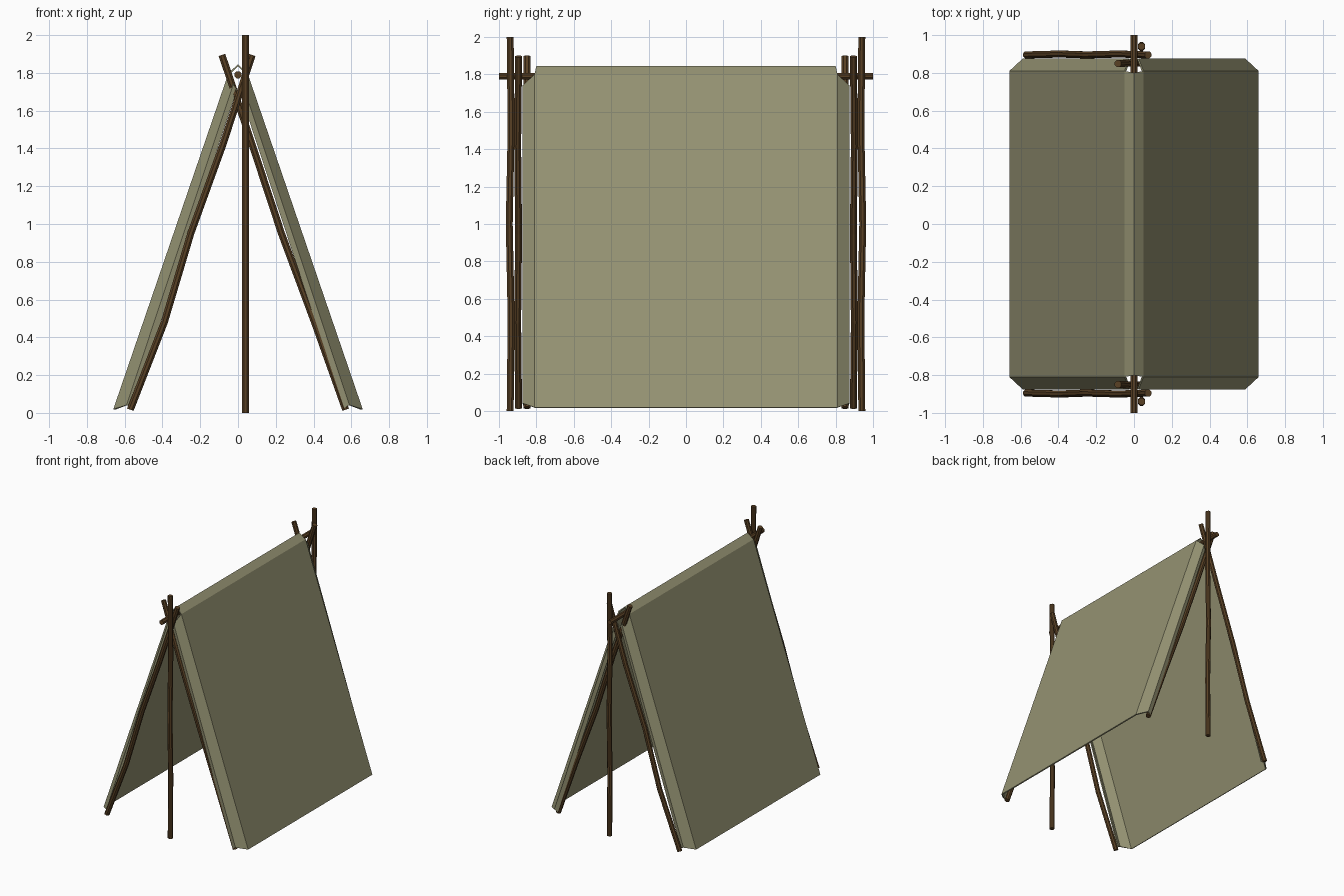
import bpy, bmesh, math
from mathutils import Vector

if "Cube" in bpy.data.objects:
    bpy.data.objects.remove(bpy.data.objects["Cube"])


def material(name, color):
    m = bpy.data.materials.new(name)
    m.diffuse_color = color
    m.use_nodes = True
    m.node_tree.nodes["Principled BSDF"].inputs["Base Color"].default_value = m.diffuse_color
    return m


WOOD = material("wood", (0.10, 0.052, 0.018, 1))
CLOTH = material("cloth", (0.30, 0.29, 0.17, 1))


def add_object(name, bm, mat):
    mesh = bpy.data.meshes.new(name)
    bm.to_mesh(mesh)
    bm.free()
    mesh.materials.append(mat)
    ob = bpy.data.objects.new(name, mesh)
    bpy.context.collection.objects.link(ob)
    return ob


def pole(name, points, radius=0.02, sides=8):
    """Slightly crooked stick swept through a few points."""
    pts = [Vector(p) for p in points]
    axis = (pts[-1] - pts[0]).normalized()
    u = axis.cross(Vector((0, 1, 0)) if abs(axis.y) < 0.9 else Vector((1, 0, 0))).normalized()
    v = axis.cross(u)
    bm = bmesh.new()
    rings = []
    for p in pts:
        angles = [2 * math.pi * (i + 0.5) / sides for i in range(sides)]
        rings.append([bm.verts.new(p + radius * (u * math.cos(a) + v * math.sin(a))) for a in angles])
    for a, b in zip(rings, rings[1:]):
        for i in range(sides):
            j = (i + 1) % sides
            bm.faces.new((a[i], a[j], b[j], b[i]))
    bm.faces.new(rings[0])
    bm.faces.new(rings[-1])
    bmesh.ops.recalc_face_normals(bm, faces=bm.faces)
    return add_object(name, bm, WOOD)


# Crossed and upright poles at each end
for end, s in (("front", -1), ("back", 1)):
    pole(end + "_left_leaning_pole", [(-0.57, s * 0.895, 0.017), (-0.39, s * 0.90, 0.48),
         (-0.25, s * 0.895, 0.95), (-0.08, s * 0.90, 1.42), (0.075, s * 0.895, 1.895)])
    pole(end + "_right_leaning_pole", [(0.57, s * 0.85, 0.017), (0.405, s * 0.85, 0.48),
         (0.23, s * 0.845, 0.95), (0.075, s * 0.855, 1.42), (-0.085, s * 0.85, 1.895)])
    pole(end + "_upright_pole", [(0.04, s * 0.94, 0), (0.04, s * 0.935, 0.5),
         (0.04, s * 0.945, 1.0), (0.04, s * 0.935, 1.5), (0.04, s * 0.94, 2.0)])

# Ridge pole along the top
pole("ridge_pole", [(0, y, 1.79) for y in (-1, -0.5, 0, 0.5, 1)])

# Canvas: one quarter (ridge, slope, folded flap, lip), mirrored and thickened
bm = bmesh.new()
rows = [
    ((0, 0, 1.845), (0, -0.80, 1.845)),
    ((0.05, 0, 1.80), (0.05, -0.81, 1.80)),
    ((0.66, 0, 0.02), (0.66, -0.81, 0.02)),
]
(r0, r1), (e0, e1), (b0, b1) = [[bm.verts.new(p) for p in row] for row in rows]
flap_top, flap_bottom = bm.verts.new((0.025, -0.875, 1.74)), bm.verts.new((0.59, -0.875, 0.042))
lip_top, lip_bottom = bm.verts.new((0.006, -0.868, 1.71)), bm.verts.new((0.56, -0.868, 0.025))
for face in ((r0, r1, e1, e0), (e0, e1, b1, b0),
             (e1, flap_top, flap_bottom, b1),
             (flap_top, lip_top, lip_bottom, flap_bottom)):
    bm.faces.new(face)
canvas = add_object("canvas_cover", bm, CLOTH)
mirror = canvas.modifiers.new("mirror", "MIRROR")
mirror.use_axis = (True, True, False)
solid = canvas.modifiers.new("thickness", "SOLIDIFY")
solid.thickness = 0.01
solid.offset = -1
